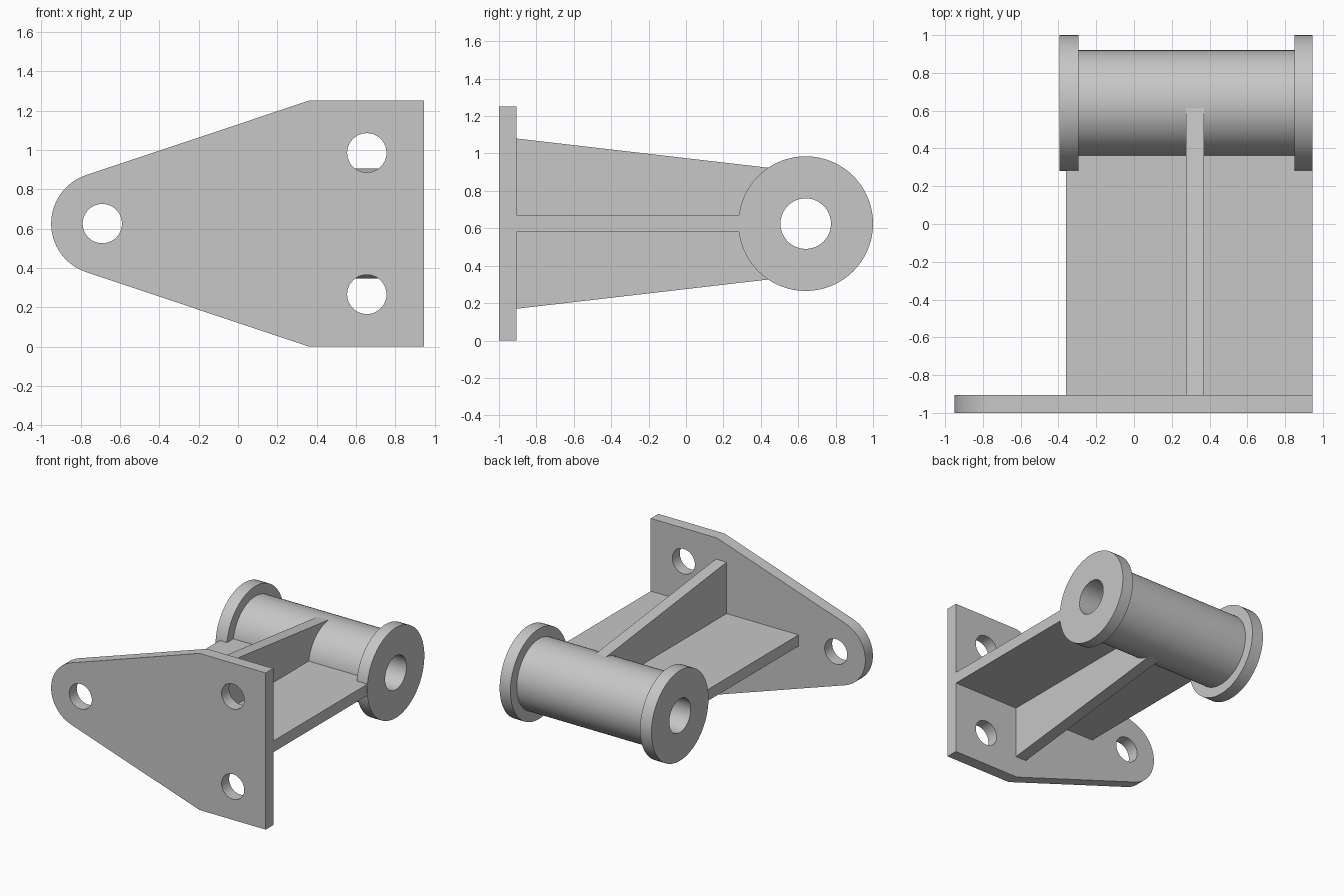
import bpy
import bmesh
from math import cos, sin, pi, radians, atan2
from mathutils import Vector

cube = bpy.data.objects.get("Cube")
if cube:
    bpy.data.objects.remove(cube, do_unlink=True)

# Single bare-metal grey
grey = bpy.data.materials.new("light_grey_metal")
grey.use_nodes = True
colour = (0.57, 0.57, 0.57, 1)
grey.diffuse_color = colour
grey.node_tree.nodes["Principled BSDF"].inputs["Base Color"].default_value = colour

MID = 0.625                # height of the symmetry plane
PLATE_BACK = -0.905
AXIS_Y = 0.64              # barrel axis
BARREL_R, FLANGE_R, BORE_R = 0.28, 0.36, 0.135


def finish(name, bm):
    """Turn a bmesh into a shaded object."""
    bmesh.ops.recalc_face_normals(bm, faces=bm.faces[:])
    mesh = bpy.data.meshes.new(name)
    bm.to_mesh(mesh)
    bm.free()
    mesh.materials.append(grey)
    obj = bpy.data.objects.new(name, mesh)
    bpy.context.collection.objects.link(obj)
    bpy.ops.object.select_all(action='DESELECT')
    obj.select_set(True)
    bpy.context.view_layer.objects.active = obj
    bpy.ops.object.shade_smooth_by_angle(angle=radians(30))
    return obj


def arc(cx, cy, r, start, end, steps):
    return [(cx + r * cos(start + (end - start) * i / steps),
             cy + r * sin(start + (end - start) * i / steps))
            for i in range(steps + 1)]


def add_loop(bm, points):
    verts = [bm.verts.new(p) for p in points]
    return [bm.edges.new((v, verts[i - 1])) for i, v in enumerate(verts)]


def prism(name, loops, place, depth):
    """Fill flat outlines (first outer, rest holes) and extrude them."""
    bm = bmesh.new()
    edges = []
    for loop in loops:
        edges += add_loop(bm, [place(a, b) for a, b in loop])
    bmesh.ops.triangle_fill(bm, edges=edges, use_beauty=True)
    result = bmesh.ops.extrude_face_region(bm, geom=bm.faces[:])
    moved = [g for g in result["geom"] if isinstance(g, bmesh.types.BMVert)]
    bmesh.ops.translate(bm, verts=moved, vec=Vector(depth))
    return finish(name, bm)


# Mounting plate: square end tapering to a rounded ear, three bolt holes
ear_x, ear_r = -0.69, 0.26
tangent = pi / 2 + atan2(0.375, 1.13)
outline = [(0.945, 0), (0.945, 2 * MID), (0.36, 2 * MID)]
outline += arc(ear_x, MID, ear_r, tangent, 2 * pi - tangent, 32)
outline.append((0.36, 0))
holes = [arc(x, z, 0.1, 0, 2 * pi, 40)[:-1]
         for x, z in ((ear_x, MID), (0.655, MID + 0.36), (0.655, MID - 0.36))]
prism("mounting_plate", [outline] + holes,
      lambda a, b: (a, -1, b), (0, PLATE_BACK + 1, 0))

# Horizontal web, ending inside the barrel wall
web = [(-0.36, PLATE_BACK), (0.944, PLATE_BACK), (0.944, 0.4), (-0.36, 0.4)]
prism("horizontal_web", [web], lambda a, b: (a, b, MID - 0.045), (0, 0, 0.09))

# Vertical tapered rib, hollowed round the bore
rib = [(PLATE_BACK, MID - 0.455), (PLATE_BACK, MID + 0.455), (0.62, MID + 0.278)]
rib += arc(AXIS_Y, MID, 0.26, radians(96), radians(264), 32)
rib.append((0.62, MID - 0.278))
prism("vertical_rib", [rib], lambda a, b: (0.275, a, b), (0.095, 0, 0))

# Flanged barrel with a through bore, revolved from its wall section
section = [(-0.395, BORE_R), (-0.395, FLANGE_R), (-0.295, FLANGE_R),
           (-0.295, BARREL_R), (0.85, BARREL_R), (0.85, FLANGE_R),
           (0.945, FLANGE_R), (0.945, BORE_R)]
bm = bmesh.new()
add_loop(bm, [(x, AXIS_Y, MID + r) for x, r in section])
bmesh.ops.spin(bm, geom=bm.verts[:] + bm.edges[:], cent=(0, AXIS_Y, MID),
               axis=(1, 0, 0), angle=2 * pi, steps=72, use_merge=True)
bmesh.ops.remove_doubles(bm, verts=bm.verts[:], dist=0.0001)
finish("flanged_barrel", bm)
